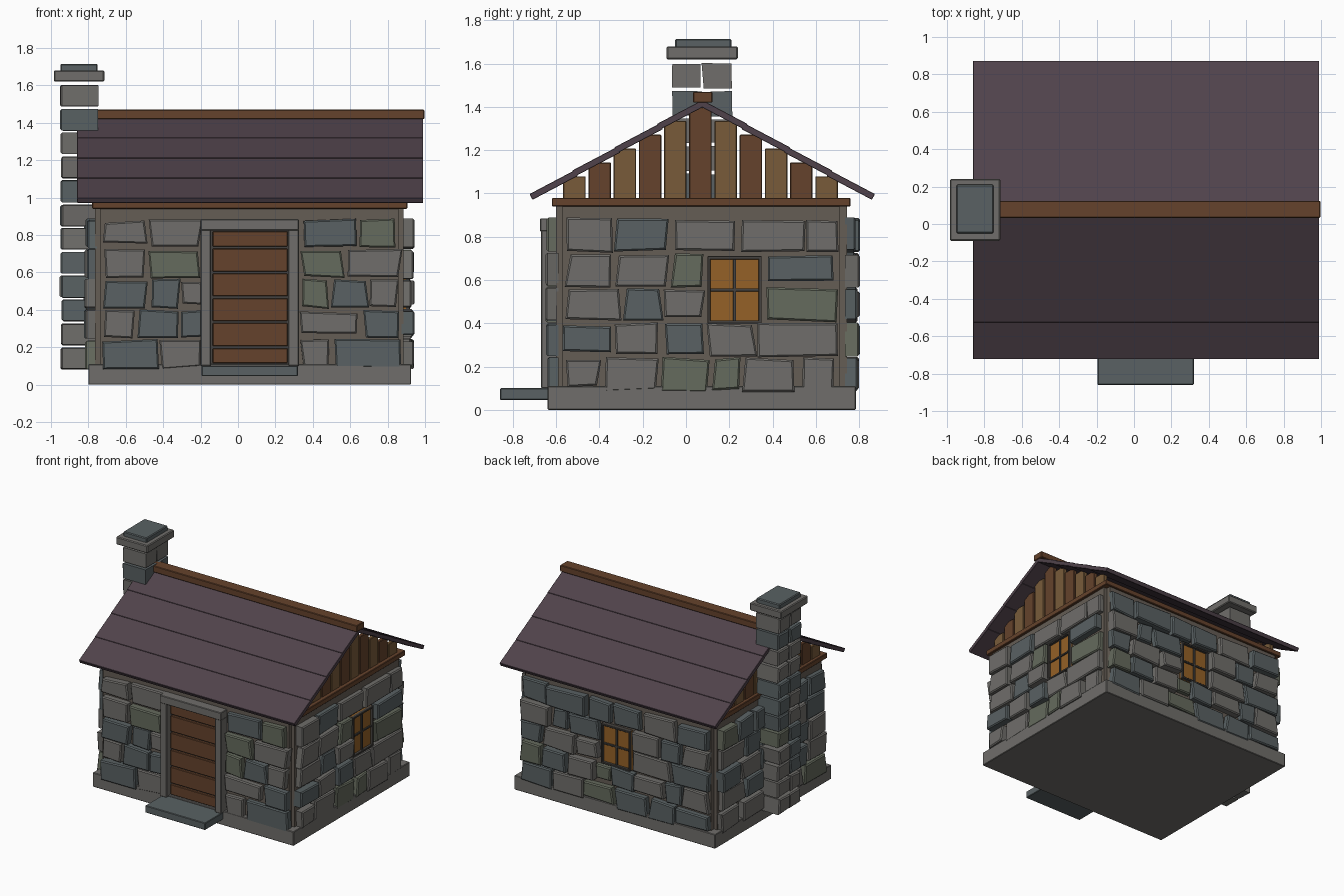
import bpy, bmesh, math, random
from mathutils import Vector

if "Cube" in bpy.data.objects:
    bpy.data.objects.remove(bpy.data.objects["Cube"])

random.seed(7)


def mat(name, r, g, b):
    m = bpy.data.materials.new(name)
    m.diffuse_color = (r, g, b, 1)
    m.use_nodes = True
    m.node_tree.nodes["Principled BSDF"].inputs["Base Color"].default_value = m.diffuse_color
    return m


GREY = mat("grey_stone", .16, .155, .145)
BLUE = mat("blue_stone", .10, .12, .125)
GREEN = mat("green_stone", .13, .145, .11)
MORTAR = mat("mortar", .13, .11, .09)
WOOD = mat("brown_wood", .13, .055, .025)
LIGHT = mat("light_wood", .19, .105, .042)
ROOF = mat("roof_boards", .08, .055, .07)
GLASS = mat("amber_glass", .30, .12, .02)
DARK = mat("dark_frame", .06, .055, .05)
STONES = [GREY, BLUE, GREEN]


def box(name, x, y, z, m, bevel=0.004):
    """Box from min/max pairs with a small bevel."""
    bm = bmesh.new()
    bmesh.ops.create_cube(bm, size=1)
    for v in bm.verts:
        for i, (a, b) in enumerate((x, y, z)):
            v.co[i] = a if v.co[i] < 0 else b
    me = bpy.data.meshes.new(name)
    bm.to_mesh(me)
    bm.free()
    me.materials.append(m)
    ob = bpy.data.objects.new(name, me)
    bpy.context.collection.objects.link(ob)
    if bevel:
        mod = ob.modifiers.new("bevel", 'BEVEL')
        mod.width, mod.segments = bevel, 1
    return ob


def stone(bm, u, z, d, place, jit=0.014):
    """Irregular four-sided stone: outline u/z, depth d, chamfered front."""
    j = lambda s: random.uniform(-s, s)
    quad = [(u[a] + j(jit), z[b] + j(jit * .6)) for a, b in ((0, 0), (1, 0), (1, 1), (0, 1))]
    cu, cz = sum(u) / 2, sum(z) / 2
    rings = []
    for depth, c in ((d[0], 0), (d[1] - .008, 0), (d[1], .008)):
        rings.append([bm.verts.new(place(p - math.copysign(c, p - cu), q - math.copysign(c, q - cz), depth))
                      for p, q in quad])
    faces = [bm.faces.new(rings[0]), bm.faces.new(rings[2])]
    for a, b in zip(rings, rings[1:]):
        faces += [bm.faces.new((a[i], a[(i + 1) % 4], b[(i + 1) % 4], b[i])) for i in range(4)]
    k = random.choice((0, 0, 1, 1, 2))
    for f in faces:
        f.material_index = k


def finish_stones(name, bm):
    bmesh.ops.recalc_face_normals(bm, faces=bm.faces)
    me = bpy.data.meshes.new(name)
    bm.to_mesh(me)
    bm.free()
    for m in STONES:
        me.materials.append(m)
    bpy.context.collection.objects.link(bpy.data.objects.new(name, me))


X0, X1, Y0, Y1 = -.765, .885, -.60, .745      # outer wall faces


def stone_wall(name, courses, opening, place):
    bm = bmesh.new()
    for i, joints in enumerate(courses):
        z0 = .09 + .161 * i
        for a, b in zip(joints, joints[1:]):
            c = (a + b) / 2
            if opening and opening[0] < c < opening[1] and opening[2] < z0 + .07 < opening[3]:
                continue
            low = random.choice((0, 0, 0, .022))
            stone(bm, (a + .012, b - .012), (z0 + low, z0 + .147 - low * .5),
                  (-.01, random.uniform(.038, .06)), place)
    finish_stones(name, bm)


def random_courses(lo, hi, keep=None):
    """Random joints for five courses; keep = opening edges in the courses it meets."""
    out = []
    for i in range(5):
        spans = [(lo, hi)]
        if keep and i in (2, 3):
            spans = [(lo, keep[0]), keep, (keep[1], hi)]
        row = [lo]
        for s in spans:
            n = 1 if s == keep else max(1, round((s[1] - s[0]) / random.uniform(.2, .27)))
            w = (s[1] - s[0]) / n
            row += [s[0] + w * k + random.uniform(-.2, .2) * w for k in range(1, n)] + [s[1]]
        out.append(row)
    return out


# Plinth, wall core with notched corners, door step, wall plate
box("plinth", (-.80, .925), (-.64, .785), (0, .11), GREY)
box("wall_core_long", (X0, X1), (Y0 + .03, Y1 - .035), (.1, .945), MORTAR, 0)
box("wall_core_wide", (X0 + .027, X1 - .027), (Y0, Y1), (.1, .945), MORTAR, 0)
box("door_step", (-.195, .32), (-.86, -.60), (.045, .10), BLUE)
for n, y in (("front", (-.62, -.56)), ("back", (.70, .76))):
    box("wall_plate_" + n, (-.78, .905), y, (.94, .98), WOOD)
for n, x in (("left", (-.78, -.72)), ("right", (.845, .905))):
    box("wall_plate_" + n, x, (-.62, .76), (.94, .98), WOOD)

# Stone facing on the four walls
front = [[-.73, -.42, -.19, .33, .505, .88], [-.72, -.54, -.32, -.18, .33, .66, .88],
         [-.73, -.475, -.305, -.18, .33, .495, .70, .86], [-.73, -.485, -.19, .33, .57, .88],
         [-.73, -.485, -.19, .33, .645, .86]]
right = [[-.57, -.39, -.115, .11, .258, .515, .70], [-.58, -.33, -.11, .09, .33, .70],
         [-.56, -.29, -.105, .09, .36, .71], [-.56, -.33, -.07, .09, .36, .70],
         [-.57, -.335, -.07, .235, .555, .71]]
stone_wall("front_stones", front, (-.19, .33, 0, 1), lambda u, z, d: Vector((u, Y0 - d, z)))
stone_wall("right_stones", right, (.09, .36, .38, .72), lambda u, z, d: Vector((X1 + d, u, z)))
stone_wall("back_stones", random_courses(-.74, .87, (-.075, .195)), (-.07, .19, .38, .72),
           lambda u, z, d: Vector((u, Y1 + d, z)))
stone_wall("left_stones", random_courses(-.57, .71), None, lambda u, z, d: Vector((X0 - d, u, z)))

# Door: stone surround and six horizontal planks
for n, x in (("left", (-.20, -.145)), ("right", (.27, .325))):
    box("door_jamb_" + n, x, (-.67, -.58), (.10, .83), GREY)
box("door_lintel", (-.20, .325), (-.675, -.58), (.825, .885), GREY)
box("door_backing", (-.145, .27), (-.615, -.59), (.10, .83), DARK, 0)
edges = [.11, .20, .335, .467, .60, .733, .825]
for i, (a, b) in enumerate(zip(edges, edges[1:])):
    box(f"door_plank_{i}", (-.135, .265), (-.635, -.60), (a + .006, b - .006), WOOD, .003)


# Windows: glass, frame and cross bars (along y on the right wall, along x on the back)
def window(side, c):
    def part(name, u, z, d, m):
        if side == "right":
            box(f"{side}_window_{name}", (X1 - .01, X1 + d), u, z, m, .002)
        else:
            box(f"{side}_window_{name}", u, (Y1 - .01, Y1 + d), z, m, .002)
    h, z0, z1, t = .125, .40, .71, .014
    part("glass", (c - h, c + h), (z0, z1), .015, GLASS)
    part("left_frame", (c - h, c - h + t), (z0, z1), .035, DARK)
    part("right_frame", (c + h - t, c + h), (z0, z1), .035, DARK)
    part("sill", (c - h, c + h), (z0, z0 + t), .035, DARK)
    part("head", (c - h, c + h), (z1 - t, z1), .035, DARK)
    part("mullion", (c - .007, c + .007), (z0, z1), .025, DARK)
    part("cross_bar", (c - h, c + h), (.548, .562), .025, DARK)


window("right", .225)
window("back", .06)

# Gable planks, stepped under the roof
YC, SLOPE = .075, .55
for side, x in (("left", (-.755, -.725)), ("right", (.845, .875))):
    for i in range(-5, 6):
        y = YC - .008 + i * .1165
        top = 1.40 - SLOPE * abs(i) * .1165
        box(f"gable_plank_{side}_{i + 5}", x, (y - .052, y + .052), (.975, top),
            LIGHT if i % 2 else WOOD, .004)

# Roof: four lapped boards each side, and the ridge beam
ang = math.atan(SLOPE)
for s in (-1, 1):
    for i in range(4):
        run = .785 / 4
        length = run / math.cos(ang) + .012
        ob = box(f"roof_board_{'front' if s < 0 else 'back'}_{i}", (-.86, .99),
                 (-length / 2, length / 2), (-.015, .015), ROOF, .002)
        mid = run * (i + .5)
        ob.location = (0, YC + s * mid, 1.417 - SLOPE * mid)
        ob.rotation_euler.x = -s * (ang - .018)
box("ridge_beam", (-.86, .996), (.033, .123), (1.42, 1.47), WOOD)

# Chimney: two stones per course, then cap slab and top stone
bm = bmesh.new()
for i in range(12):
    z = .085 + i * .1275
    split = YC + random.uniform(-.02, .02)
    for y in ((-.06, split - .004), (split + .004, .21)):
        stone(bm, y, (z, z + .112), (random.uniform(-.01, .01), random.uniform(.19, .205)),
              lambda u, z, d: Vector((-.75 - d, u, z)), .007)
finish_stones("chimney_stones", bm)
box("chimney_cap", (-.985, -.715), (-.09, .24), (1.62, 1.68), GREY, .006)
box("chimney_top_stone", (-.95, -.75), (-.05, .21), (1.67, 1.715), BLUE, .006)
